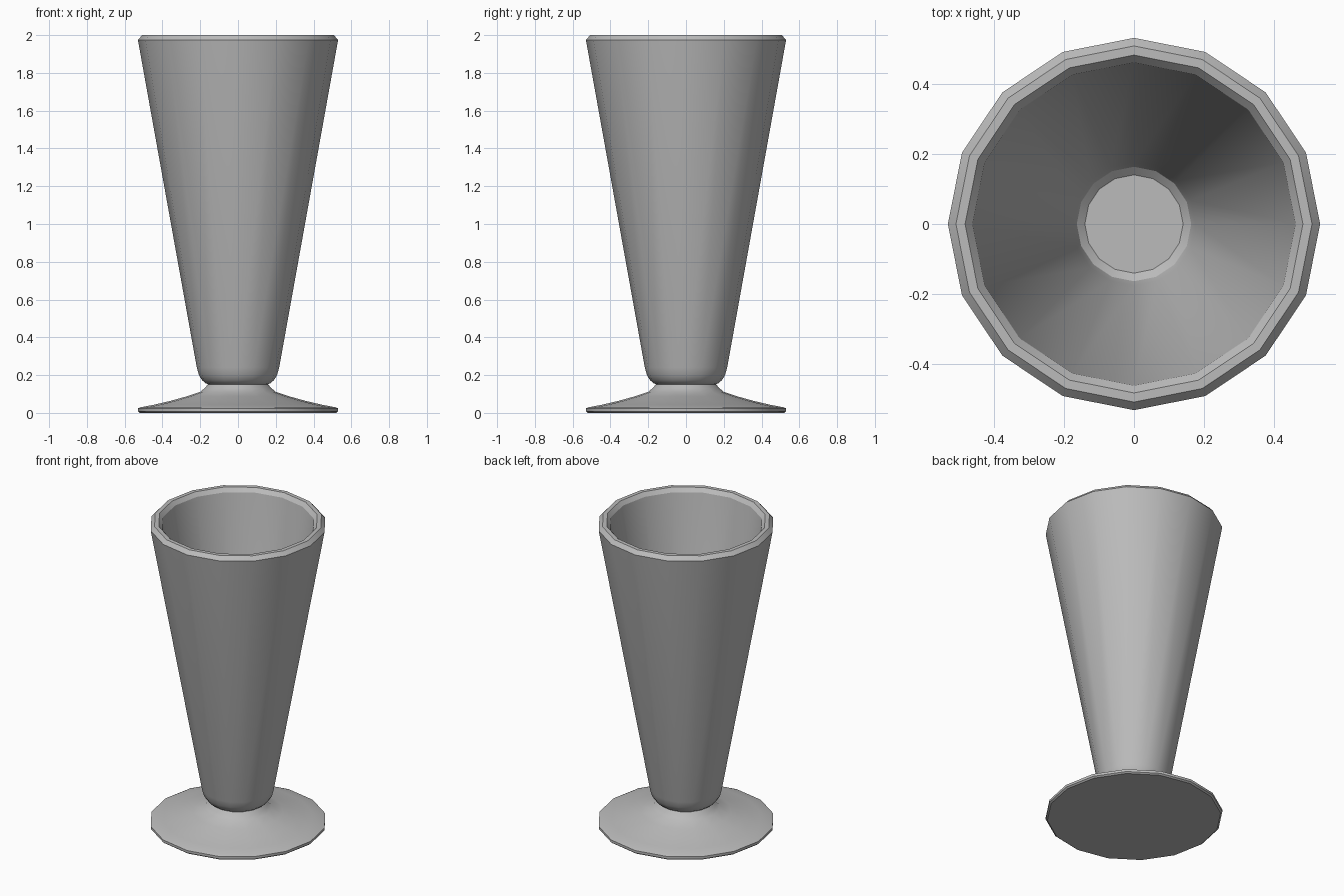
import bpy
import bmesh
import math

SIDES = 16

cube = bpy.data.objects.get("Cube")
if cube:
    bpy.data.objects.remove(cube, do_unlink=True)

# Single grey finish
grey = bpy.data.materials.new("light_grey")
grey.use_nodes = True
colour = (0.5, 0.5, 0.5, 1)
grey.diffuse_color = colour
grey.node_tree.nodes["Principled BSDF"].inputs["Base Color"].default_value = colour


def lathe(name, profile):
    """Turn a (radius, height) profile around z and cap both ends."""
    bm = bmesh.new()
    rings = []
    for r, z in profile:
        angles = [math.tau * i / SIDES for i in range(SIDES)]
        rings.append([bm.verts.new((r * math.cos(a), r * math.sin(a), z)) for a in angles])
    for low, high in zip(rings, rings[1:]):
        for i in range(SIDES):
            j = (i + 1) % SIDES
            bm.faces.new((low[i], low[j], high[j], high[i]))
    bm.faces.new(rings[0][::-1])
    bm.faces.new(rings[-1])
    bmesh.ops.recalc_face_normals(bm, faces=bm.faces)
    mesh = bpy.data.meshes.new(name)
    bm.to_mesh(mesh)
    bm.free()
    mesh.materials.append(grey)
    obj = bpy.data.objects.new(name, mesh)
    bpy.context.collection.objects.link(obj)
    bpy.ops.object.select_all(action="DESELECT")
    obj.select_set(True)
    bpy.context.view_layer.objects.active = obj
    bpy.ops.object.shade_smooth_by_angle(angle=math.radians(30))
    return obj


# Flared foot, from the underside up to the neck
lathe("foot", [
    (0.52, 0), (0.53, 0.008), (0.53, 0.024), (0.515, 0.03),
    (0.45, 0.042), (0.36, 0.063), (0.27, 0.088), (0.2, 0.111),
    (0.178, 0.13), (0.16, 0.15),
])

# Tapered cup: rounded base, outer wall, bevelled rim, inner wall, inner floor
lathe("cup", [
    (0.155, 0.15), (0.172, 0.157), (0.19, 0.173), (0.207, 0.2), (0.218, 0.24),
    (0.53, 1.975), (0.507, 2), (0.481, 2), (0.46, 1.975),
    (0.175, 0.27), (0.163, 0.23), (0.14, 0.21),
])
